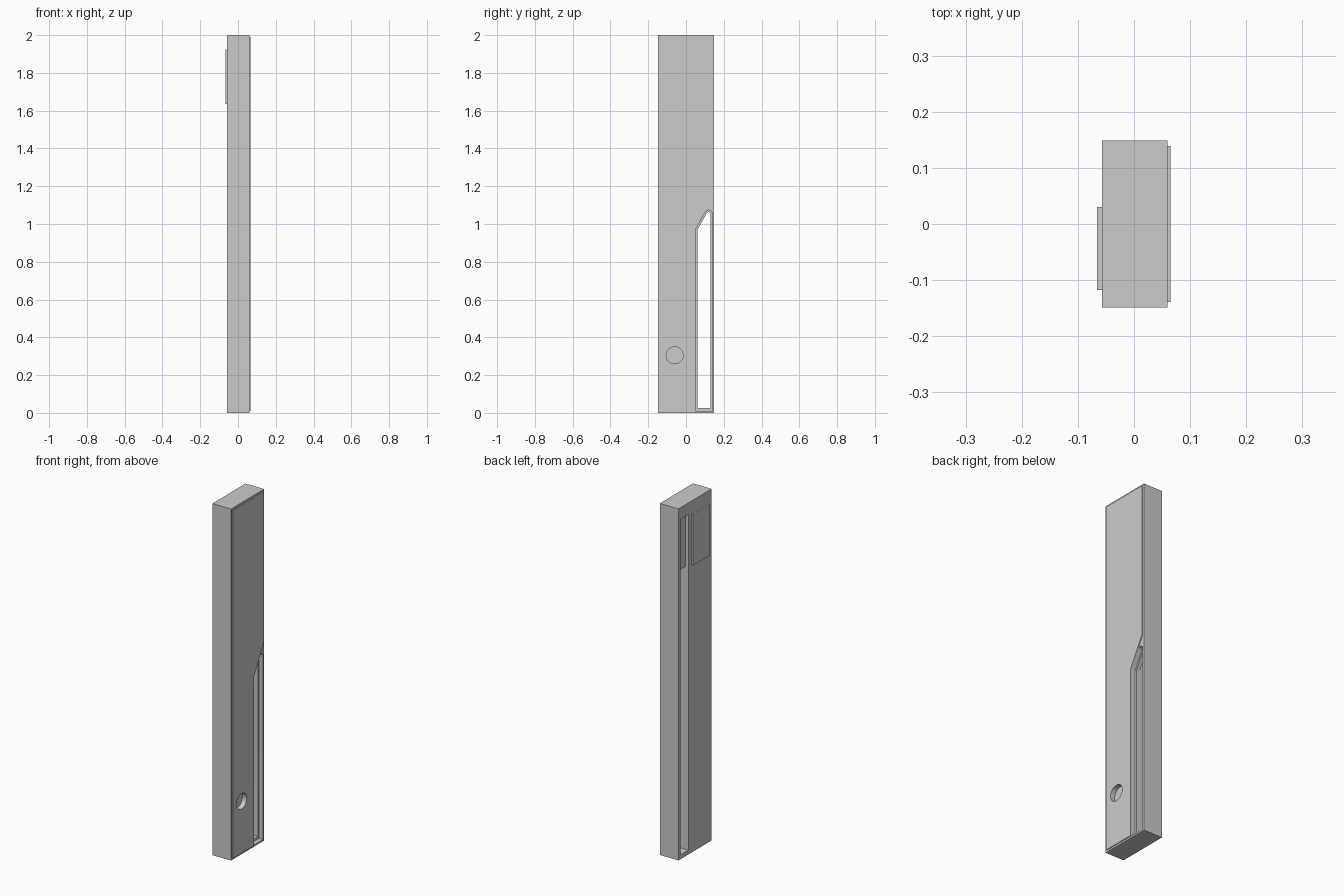
import bpy, bmesh, math

if "Cube" in bpy.data.objects:
    bpy.data.objects.remove(bpy.data.objects["Cube"])

X0, X1 = -0.057, 0.060      # body faces
HY = 0.149                  # body half width
SLOPE = 1.8                 # slope of the slanted notch edge


def prism(name, pts, xa, xb):
    """Extrude a (y, z) outline along x."""
    bm = bmesh.new()
    a = bm.faces.new([bm.verts.new((xa, y, z)) for y, z in pts])
    res = bmesh.ops.extrude_face_region(bm, geom=[a])
    for v in res["geom"]:
        if isinstance(v, bmesh.types.BMVert):
            v.co.x = xb
    bmesh.ops.recalc_face_normals(bm, faces=bm.faces)
    me = bpy.data.meshes.new(name)
    bm.to_mesh(me)
    bm.free()
    ob = bpy.data.objects.new(name, me)
    bpy.context.collection.objects.link(ob)
    return ob


def rect(y0, y1, z0, z1):
    return [(y0, z0), (y1, z0), (y1, z1), (y0, z1)]


def arc(cy, cz, r, a0, a1, n):
    return [(cy + r * math.cos(math.radians(a0 + (a1 - a0) * i / n)),
             cz + r * math.sin(math.radians(a0 + (a1 - a0) * i / n))) for i in range(n + 1)]


def cut(target, cutter):
    m = target.modifiers.new("cut", 'BOOLEAN')
    m.operation, m.solver, m.object = 'DIFFERENCE', 'EXACT', cutter
    bpy.context.view_layer.objects.active = target
    bpy.ops.object.modifier_apply(modifier=m.name)
    bpy.data.objects.remove(cutter)


def slot_outline(left, right, bottom, r):
    """Tall slot with a slanted, rounded top."""
    top = arc(0.119, 1.053, r, 0, 151, 10)
    y, z = top[-1]
    return [(left, bottom), (right, bottom)] + top + [(left, z - (y - left) * SLOPE)]


# Main body
body = prism("body", rect(-HY, HY, 0, 2), X0, X1)

# Long channel on the left side, stepped recess and through window on the right
cut(body, prism("channel_cutter", rect(0.06, 0.129, 0.025, 1.935), X0 - 0.05, 0.015))
cut(body, prism("recess_cutter", slot_outline(0.05, 0.139, 0.01, 0.02), 0.035, 0.1))
cut(body, prism("window_cutter", slot_outline(0.06, 0.129, 0.025, 0.01), 0.0, 0.05))

# Raised cover plate with a slanted notch around the window
plate = prism("cover_plate", [(-0.139, 0.01), (0.05, 0.01), (0.05, 0.97),
                              (0.139, 0.97 + 0.089 * SLOPE), (0.139, 1.99), (-0.139, 1.99)],
              X1, 0.065)

# Round blind hole through plate and into body
for ob in (body, plate):
    cut(ob, prism("hole_cutter", arc(-0.06, 0.305, 0.045, 0, 348.75, 31), 0.038, 0.1))

# Raised panel on the left side, and recessed panel in the channel
prism("raised_panel", rect(-0.118, 0.03, 1.635, 1.925), -0.066, X0)
prism("recessed_panel", rect(0.06, 0.129, 1.635, 1.925), -0.04, 0.015)

# Smooth the rounded walls, keep edges sharp
for ob in (body, plate):
    bpy.ops.object.select_all(action='DESELECT')
    ob.select_set(True)
    bpy.context.view_layer.objects.active = ob
    bpy.ops.object.shade_smooth_by_angle(angle=math.radians(25))
